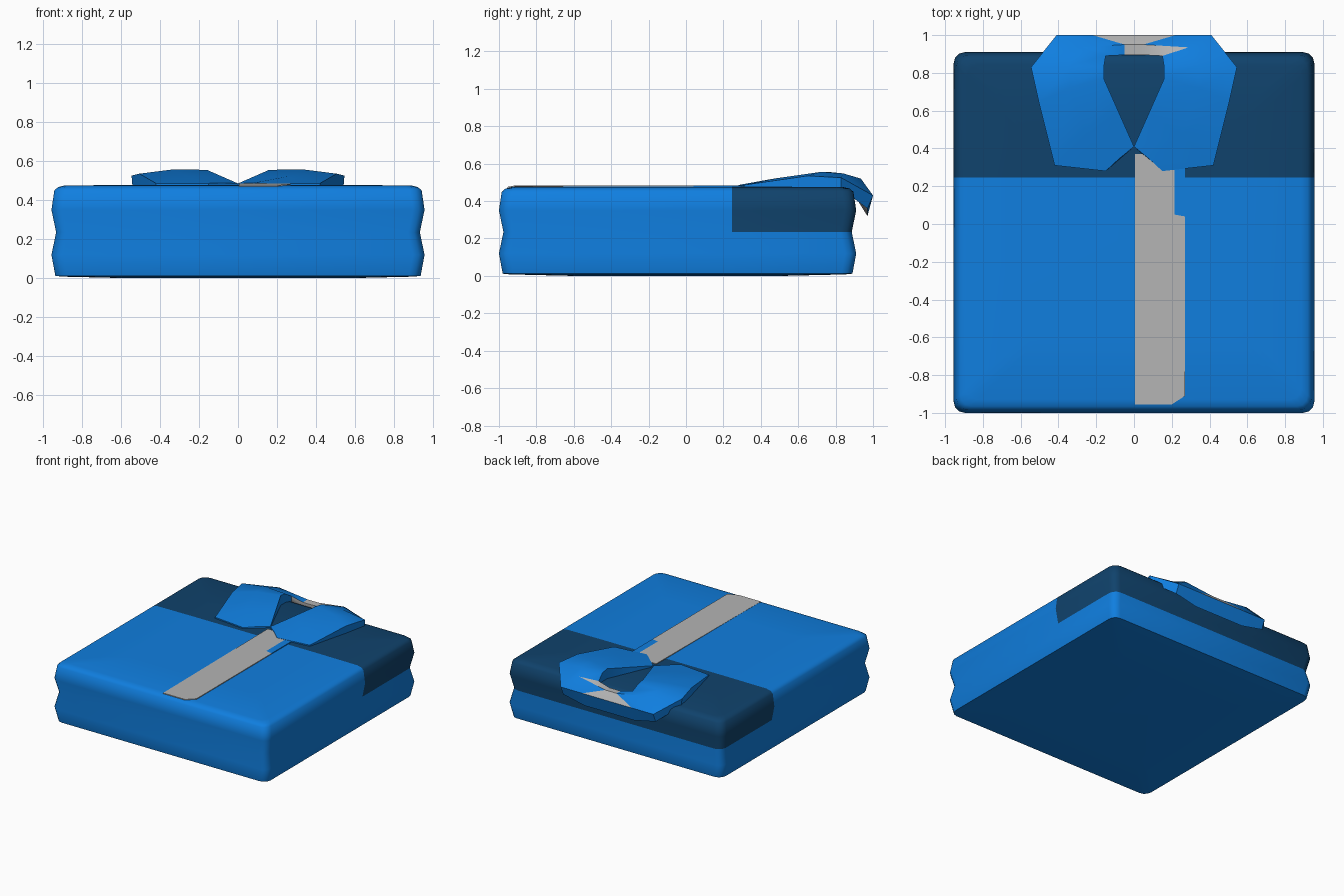
import bpy, bmesh, math
from mathutils import Vector

if "Cube" in bpy.data.objects:
    bpy.data.objects.remove(bpy.data.objects["Cube"])


def material(name, rgb):
    m = bpy.data.materials.new(name)
    m.diffuse_color = (*rgb, 1)
    m.use_nodes = True
    m.node_tree.nodes["Principled BSDF"].inputs["Base Color"].default_value = m.diffuse_color
    return m


BLUE = material("shirt_blue", (0.005, 0.21, 0.74))
NAVY = material("yoke_navy", (0.005, 0.055, 0.15))
GREY = material("placket_grey", (0.46, 0.46, 0.46))


def finish(name, bm, mats, angle=50):
    bmesh.ops.recalc_face_normals(bm, faces=bm.faces)
    me = bpy.data.meshes.new(name)
    bm.to_mesh(me)
    bm.free()
    for m in mats:
        me.materials.append(m)
    ob = bpy.data.objects.new(name, me)
    bpy.context.collection.objects.link(ob)
    bpy.ops.object.select_all(action='DESELECT')
    ob.select_set(True)
    bpy.context.view_layer.objects.active = ob
    bpy.ops.object.shade_smooth_by_angle(angle=math.radians(angle))
    return ob


def rounded_ring(bm, inset, z, radius=0.06, seg=3):
    """Rounded rectangle loop of the folded shirt outline."""
    hx, hy, cy = 0.955 - inset, 0.955 - inset, -0.045
    verts = []
    for k, (sx, sy) in enumerate(((1, 1), (-1, 1), (-1, -1), (1, -1))):
        for i in range(seg + 1):
            a = math.radians(90 * k + 90 * i / seg)
            verts.append(bm.verts.new((sx * (hx - radius) + radius * math.cos(a),
                                       cy + sy * (hy - radius) + radius * math.sin(a), z)))
    return verts


# Folded body: stacked outline with a pinched waist and soft top edge
bm = bmesh.new()
profile = [(0.40, 0.0), (0.06, 0.008), (0.02, 0.012), (0.0, 0.12), (0.024, 0.235),
           (0.0, 0.35), (0.015, 0.45), (0.035, 0.467), (0.07, 0.475), (0.4, 0.477)]
rings = [rounded_ring(bm, i, z) for i, z in profile]
for a, b in zip(rings, rings[1:]):
    for i in range(len(a)):
        j = (i + 1) % len(a)
        bm.faces.new((a[i], a[j], b[j], b[i]))
bm.faces.new(rings[0])
bm.faces.new(rings[-1])
bmesh.ops.bisect_plane(bm, geom=bm.verts[:] + bm.edges[:] + bm.faces[:],
                       plane_co=(0, 0.245, 0), plane_no=(0, 1, 0))
for f in bm.faces:
    c = f.calc_center_median()
    f.material_index = 1 if c.y > 0.245 and c.z > 0.235 else 0
finish("folded_body", bm, [BLUE, NAVY])


def plate(name, outline, mat, z, thick=0.006):
    """Thin flat panel lying on the body."""
    bm = bmesh.new()
    f = bm.faces.new([bm.verts.new((x, y, z - (0.008 if y < -0.93 else 0))) for x, y in outline])
    r = bmesh.ops.extrude_face_region(bm, geom=[f])
    for v in r["geom"]:
        if isinstance(v, bmesh.types.BMVert):
            v.co.z += thick
    return finish(name, bm, [mat], 30)


# Button placket and its small blue edge tab
plate("placket", [(0.005, -0.955), (0.2, -0.955), (0.27, -0.91), (0.27, 0.04), (0.215, 0.05),
                  (0.215, 0.3), (0.06, 0.37), (0.005, 0.37)], GREY, 0.478)
plate("placket_tab", [(0.215, 0.05), (0.27, 0.04), (0.27, 0.3), (0.215, 0.3)], BLUE, 0.478)

# Collar: cross-sections from front tip to back, mirrored to the other side
# each section: base, neck edge, mid, outer edge, hem
half = [
    [(0.00, 0.41, .475), (0.00, 0.41, .485), (0.08, 0.345, .488), (0.15, 0.28, .486), (0.15, 0.28, .474)],
    [(0.08, 0.59, .475), (0.08, 0.59, .520), (0.25, 0.47, .520), (0.42, 0.31, .486), (0.42, 0.31, .474)],
    [(0.16, 0.77, .475), (0.16, 0.77, .555), (0.34, 0.72, .556), (0.505, 0.65, .535), (0.505, 0.65, .474)],
    [(0.16, 0.83, .475), (0.16, 0.83, .545), (0.34, 0.84, .548), (0.545, 0.83, .525), (0.54, 0.83, .465)],
    [(0.15, 0.89, .460), (0.15, 0.89, .505), (0.29, 0.935, .520), (0.41, 1.00, .430), (0.41, 0.97, .360)],
    [(0.05, 0.895, .44), (0.05, 0.895, .480), (0.05, 0.95, .483), (0.22, 1.00, .430), (0.22, 0.97, .320)],
]
sections = half + [[(-x, y, z) for x, y, z in s] for s in reversed(half)]
bm = bmesh.new()
loops = [[bm.verts.new(p) for p in s] for s in sections]
n = len(loops)
for k, (a, b) in enumerate(zip(loops, loops[1:])):
    for i in range(5):
        j = (i + 1) % 5
        f = bm.faces.new((a[i], a[j], b[j], b[i]))
        # grey lining shows at the back of the neck and on the underside
        back = n // 2 - 2 <= k <= n // 2 - 1
        inner_back = i == 0 and n // 2 - 1 <= k <= n // 2
        if (back and i in (1, 2)) and not (k == n // 2 - 2 and i == 2) or inner_back or i == 4:
            f.material_index = 1
bm.faces.new(loops[0])
bm.faces.new(loops[-1])
finish("collar", bm, [BLUE, GREY], 45)
